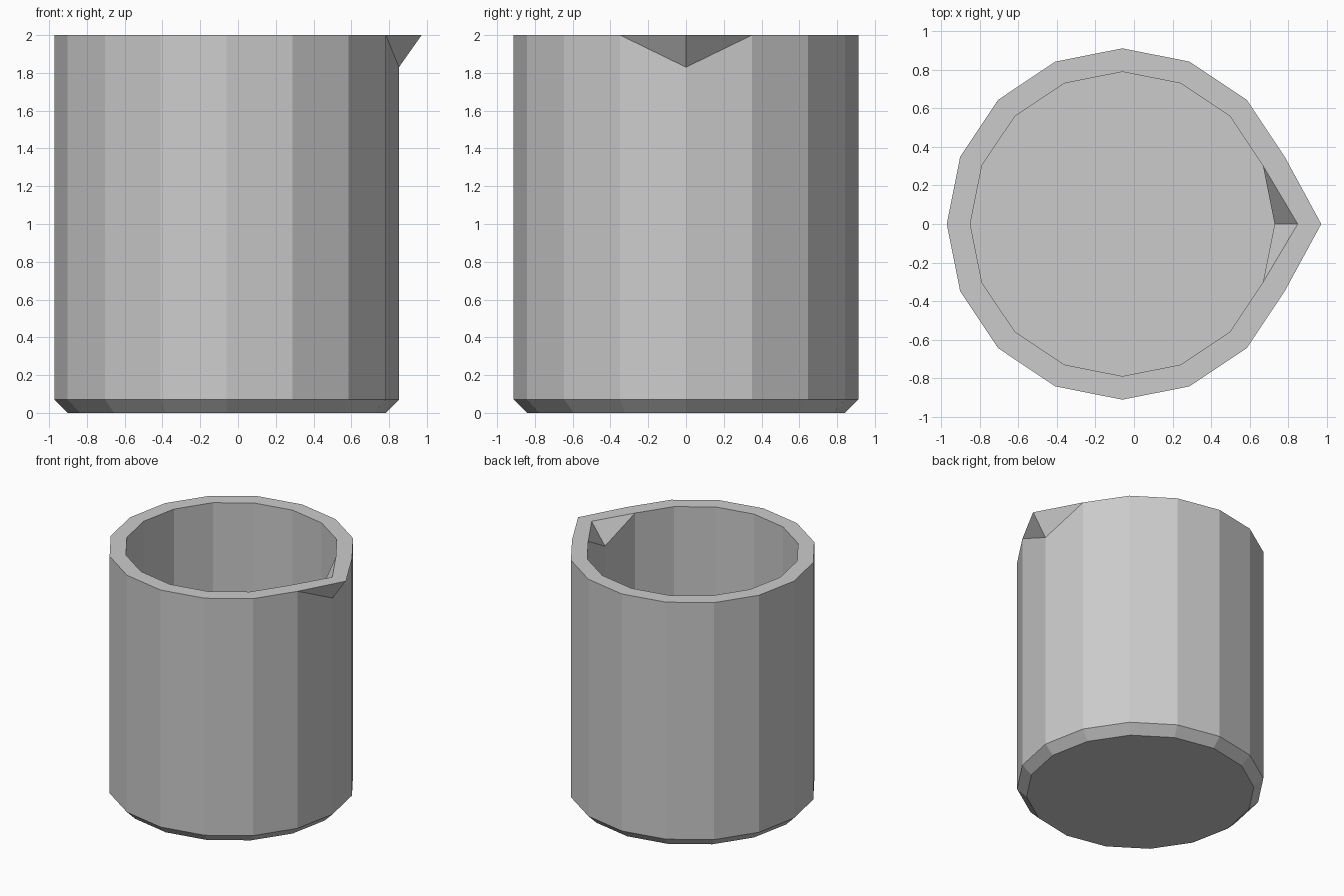
import bpy, bmesh
from math import cos, sin, pi

if "Cube" in bpy.data.objects:
    bpy.data.objects.remove(bpy.data.objects["Cube"])

N = 16          # sides
CX = -0.06      # axis of the body, offset so the lip stays centred
TOP, LIP_Z, LIP_OUT = 2.0, 1.83, 0.12

bm = bmesh.new()


def ring(r, z):
    return [bm.verts.new((CX + r * cos(2 * pi * i / N), r * sin(2 * pi * i / N), z))
            for i in range(N)]


def bridge(a, b):
    for i in range(N):
        j = (i + 1) % N
        bm.faces.new((a[i], a[j], b[j], b[i]))


def spouted_rim(r):
    """Top ring whose first corner dips; returns wall edge and rim edge."""
    wall = ring(r, TOP)
    wall[0].co.z = LIP_Z
    tip = bm.verts.new((CX + r + LIP_OUT, 0, TOP))
    for k in (1, -1):
        bm.faces.new((wall[0], wall[k], tip))
    return wall, [tip] + wall[1:]


# Outer shell with chamfered foot
base = ring(0.842, 0)
foot = ring(0.912, 0.07)
outer_wall, outer_rim = spouted_rim(0.912)
bm.faces.new(base)
bridge(base, foot)
bridge(foot, outer_wall)

# Rim and inside
inner_wall, inner_rim = spouted_rim(0.79)
floor = ring(0.79, 0.12)
bridge(outer_rim, inner_rim)
bridge(inner_wall, floor)
bm.faces.new(floor)

bmesh.ops.recalc_face_normals(bm, faces=bm.faces)
mesh = bpy.data.meshes.new("pouring_cup")
bm.to_mesh(mesh)
bm.free()
bpy.context.collection.objects.link(bpy.data.objects.new("pouring_cup", mesh))
